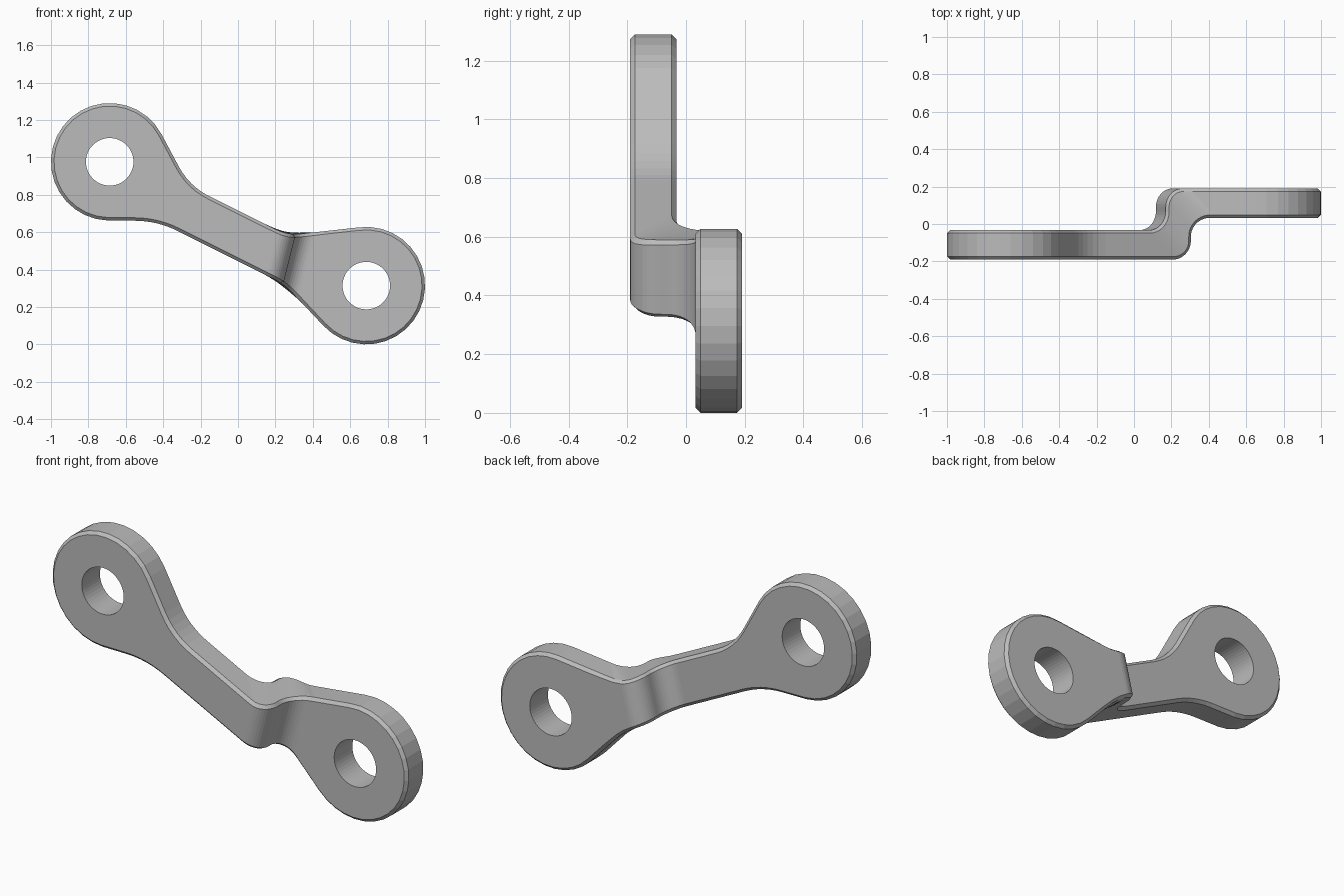
import bpy
import bmesh
from math import sin, cos, radians, pi
from mathutils import Vector

if "Cube" in bpy.data.objects:
    bpy.data.objects.remove(bpy.data.objects["Cube"], do_unlink=True)

LEFT, RIGHT = Vector((-0.686, 0.976)), Vector((0.686, 0.314))
EYE_R, HOLE_R = 0.314, 0.127
OUT_Y, IN_Y = 0.19, 0.033            # outer and inner plate faces
THICK = OUT_Y - IN_Y
CHAMFER = 0.016
SHEAR, SHEAR_Z = 0.25, 0.595         # the step runs across the bar at a slant
BEND_R = 0.1


def arc(c, r, a0, a1, n):
    angles = [radians(a0 + (a1 - a0) * i / n) for i in range(n + 1)]
    return [c + Vector((cos(a), sin(a))) * r for a in angles]


def fillet(p, a, b, d, n=6):
    a, b = p + (a - p).normalized() * d, p + (b - p).normalized() * d
    ts = [i / n for i in range(n + 1)]
    return [a * (1 - t) ** 2 + p * 2 * t * (1 - t) + b * t * t for t in ts]


def inset(loop, d):
    result = []
    for i, p in enumerate(loop):
        e0 = (p - loop[i - 1]).normalized()
        e1 = (loop[(i + 1) % len(loop)] - p).normalized()
        n0, n1 = Vector((e0.y, -e0.x)), Vector((e1.y, -e1.x))
        result.append(p + (n0 + n1) * d / (1 + n0.dot(n1)))
    return result


def sheared(loop):
    return [Vector((p.x - SHEAR * (p.y - SHEAR_Z), p.y)) for p in loop]


# Outline: two round eyes joined by a narrow bar
left_eye = arc(LEFT, EYE_R, 268, 28, 21)
right_eye = arc(RIGHT, EYE_R, 97, -137, 21)
A, B = Vector((-0.26, 0.845)), Vector((0.265, 0.583))
C, D = Vector((0.249, 0.32)), Vector((-0.43, 0.66))
outline = (left_eye
           + fillet(A, left_eye[-1], B, 0.12) + fillet(B, A, right_eye[0], 0.07)
           + right_eye
           + fillet(C, right_eye[-1], D, 0.07) + fillet(D, C, left_eye[0], 0.12))
outer, inner = sheared(outline), sheared(inset(outline, CHAMFER))
holes = [sheared(arc(c, HOLE_R, 0, 352.5, 47)) for c in (LEFT, RIGHT)]

# Step profiles of the front and back surfaces, in x and y
START, END = 0.0, 0.46


def step(x, y0, y1):
    low = arc(Vector((x - BEND_R, y0 + BEND_R)), BEND_R, -90, 0, 10)
    high = arc(Vector((x + BEND_R, y1 - BEND_R)), BEND_R, 180, 90, 10)
    head = [Vector((START + (low[0].x - START) * i / 4, y0)) for i in range(4)]
    tail = [Vector((END + (high[-1].x - END) * i / 4, y1)) for i in (3, 2, 1, 0)]
    return head + low + high + tail


front = step(0.31, -OUT_Y, IN_Y)
back = step(0.165, -IN_Y, OUT_Y)
COUNT = len(front) - 1
stations = [START + (END - START) * i / COUNT for i in range(COUNT + 1)]


def normal(profile, i):
    t = (profile[min(i + 1, COUNT)] - profile[max(i - 1, 0)]).normalized()
    return Vector((-t.y, t.x))


def span(x):
    # lower and upper edge of the outline at one place along the bar
    zs = []
    for i, p in enumerate(outer):
        a = outer[i - 1]
        if (a.x <= x) != (p.x <= x):
            zs.append(a.y + (p.y - a.y) * (x - a.x) / (p.x - a.x))
    return min(zs), max(zs)


def bend(co):
    q = min(max(co.x, START), END)
    f = (q - START) / (END - START) * COUNT
    i = min(int(f), COUNT - 1)
    f -= i
    profile, depth = (front, co.y) if co.y < THICK / 2 else (back, co.y - THICK)
    a = profile[i] + normal(profile, i) * depth
    b = profile[i + 1] + normal(profile, i + 1) * depth
    p = a.lerp(b, f)
    x, z = p.x + co.x - q, co.z
    if START < co.x < END:
        (lo, hi), (new_lo, new_hi) = span(co.x), span(x)
        z = new_lo + (z - lo) / (hi - lo) * (new_hi - new_lo)
    return Vector((x + SHEAR * (z - SHEAR_Z), p.y, z))


# Flat plate with chamfered rim and two holes
bm = bmesh.new()


def ring(loop, y):
    return [bm.verts.new((p.x, y, p.y)) for p in loop]


def bridge(r0, r1):
    for i in range(len(r0)):
        bm.faces.new((r0[i - 1], r0[i], r1[i], r1[i - 1]))


rim = [ring(inner, 0), ring(outer, CHAMFER),
       ring(outer, THICK - CHAMFER), ring(inner, THICK)]
for r0, r1 in zip(rim, rim[1:]):
    bridge(r0, r1)
bores = [(ring(h, 0), ring(h, THICK)) for h in holes]
for r0, r1 in bores:
    bridge(r0, r1)
for side, edge_ring in ((0, rim[0]), (1, rim[-1])):
    edges = []
    for loop in [edge_ring] + [b[side] for b in bores]:
        edges += [bm.edges.get((loop[i - 1], loop[i])) for i in range(len(loop))]
    bmesh.ops.triangle_fill(bm, edges=edges, use_beauty=True,
                            normal=(0, 2 * side - 1, 0))

# Cut across the bar and bend it into the step
for q in stations:
    bmesh.ops.bisect_plane(bm, geom=bm.verts[:] + bm.edges[:] + bm.faces[:],
                           dist=1e-5, plane_co=(q, 0, 0), plane_no=(1, 0, 0))
for v in bm.verts:
    v.co = bend(v.co)
bmesh.ops.recalc_face_normals(bm, faces=bm.faces[:])

mesh = bpy.data.meshes.new("offset_link")
bm.to_mesh(mesh)
bm.free()
link = bpy.data.objects.new("offset_link", mesh)
bpy.context.collection.objects.link(link)

grey = bpy.data.materials.new("plain_grey")
grey.use_nodes = True
colour = (0.5, 0.5, 0.5, 1)
grey.diffuse_color = colour
grey.node_tree.nodes["Principled BSDF"].inputs["Base Color"].default_value = colour
mesh.materials.append(grey)
